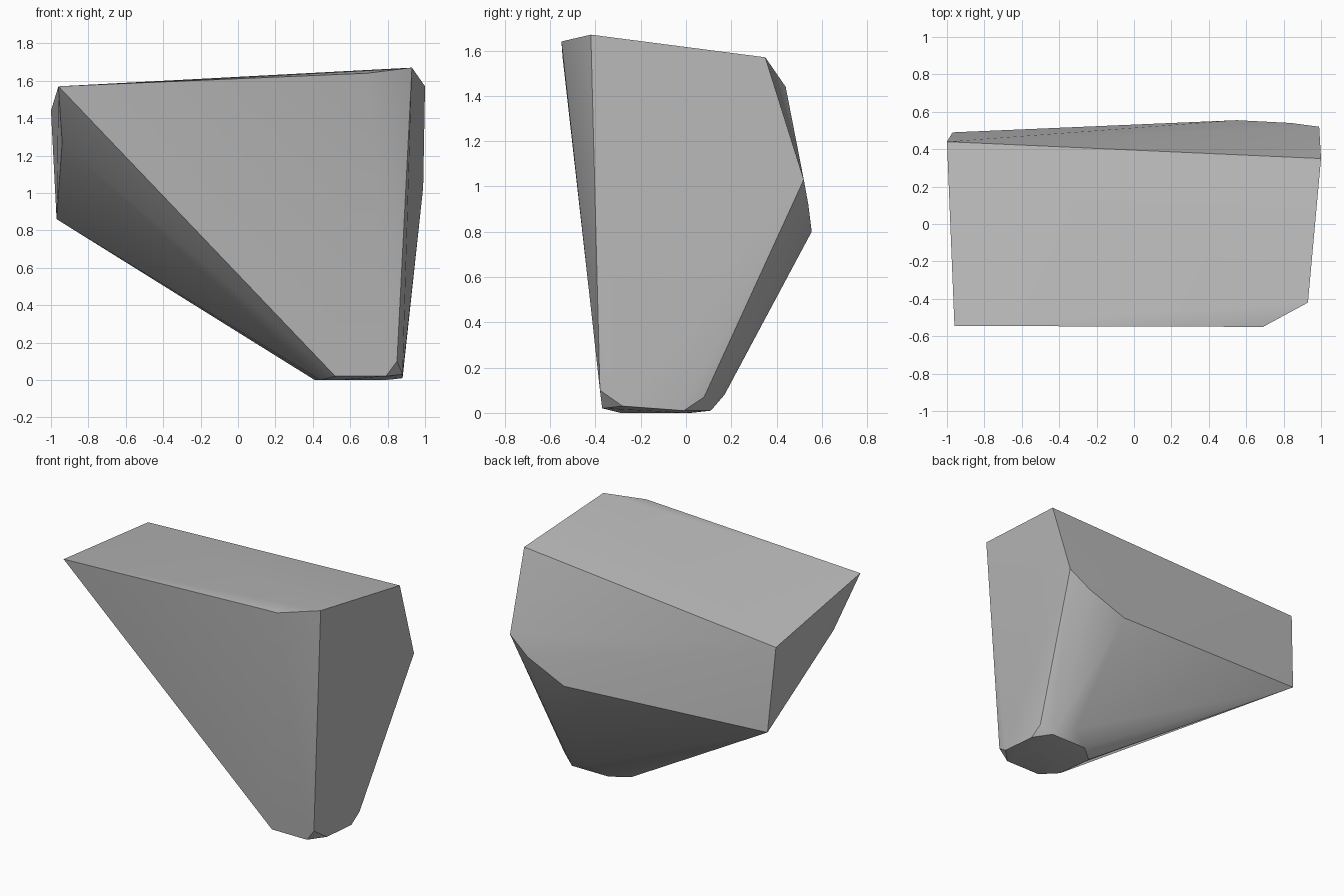
import bpy, bmesh, math

old = bpy.data.objects.get("Cube")
if old:
    bpy.data.objects.remove(old, do_unlink=True)

# One plain grey stone colour
GREY = (0.5, 0.5, 0.5, 1.0)
mat = bpy.data.materials.new("stone_grey")
mat.use_nodes = True
mat.diffuse_color = GREY
mat.node_tree.nodes["Principled BSDF"].inputs["Base Color"].default_value = GREY

# Corner points of the faceted block, grouped by region
top_rim = [(-.96, -.545, 1.57), (.69, -.55, 1.64), (.93, -.42, 1.67),
           (1, .35, 1.57), (-1, .44, 1.44)]
back_ridge = [(.99, .52, 1.03), (.84, .54, .92), (.55, .555, .80),
              (-.97, .49, .86)]
left_notch = [(-.94, -.28, 1.27)]
foot_upper = [(.85, -.38, .1), (.88, .08, .07), (.65, .17, .08)]
foot_rim = [(.52, -.37, .02), (.79, -.37, .02), (.88, -.28, .03),
            (.88, -.01, .01), (.8, .11, .01), (.52, .11, .01)]
foot_base = [(.41, .02, 0), (.44, -.24, 0), (.55, -.29, 0), (.8, 0, 0)]

# Wrap the points in a convex hull and merge coplanar triangles
bm = bmesh.new()
for p in top_rim + back_ridge + left_notch + foot_upper + foot_rim + foot_base:
    bm.verts.new(p)
hull = bmesh.ops.convex_hull(bm, input=bm.verts[:])
loose = [v for v in bm.verts if not v.link_faces]
bmesh.ops.delete(bm, geom=loose, context='VERTS')
bmesh.ops.dissolve_limit(bm, angle_limit=math.radians(1),
                         verts=bm.verts[:], edges=bm.edges[:])
bmesh.ops.recalc_face_normals(bm, faces=bm.faces[:])

mesh = bpy.data.meshes.new("rock_block")
bm.to_mesh(mesh)
bm.free()
mesh.materials.append(mat)
rock = bpy.data.objects.new("rock_block", mesh)
bpy.context.collection.objects.link(rock)

# Soft shading over shallow edges, crisp over steep ones
bpy.ops.object.select_all(action='DESELECT')
rock.select_set(True)
bpy.context.view_layer.objects.active = rock
bpy.ops.object.shade_smooth_by_angle(angle=math.radians(30))
